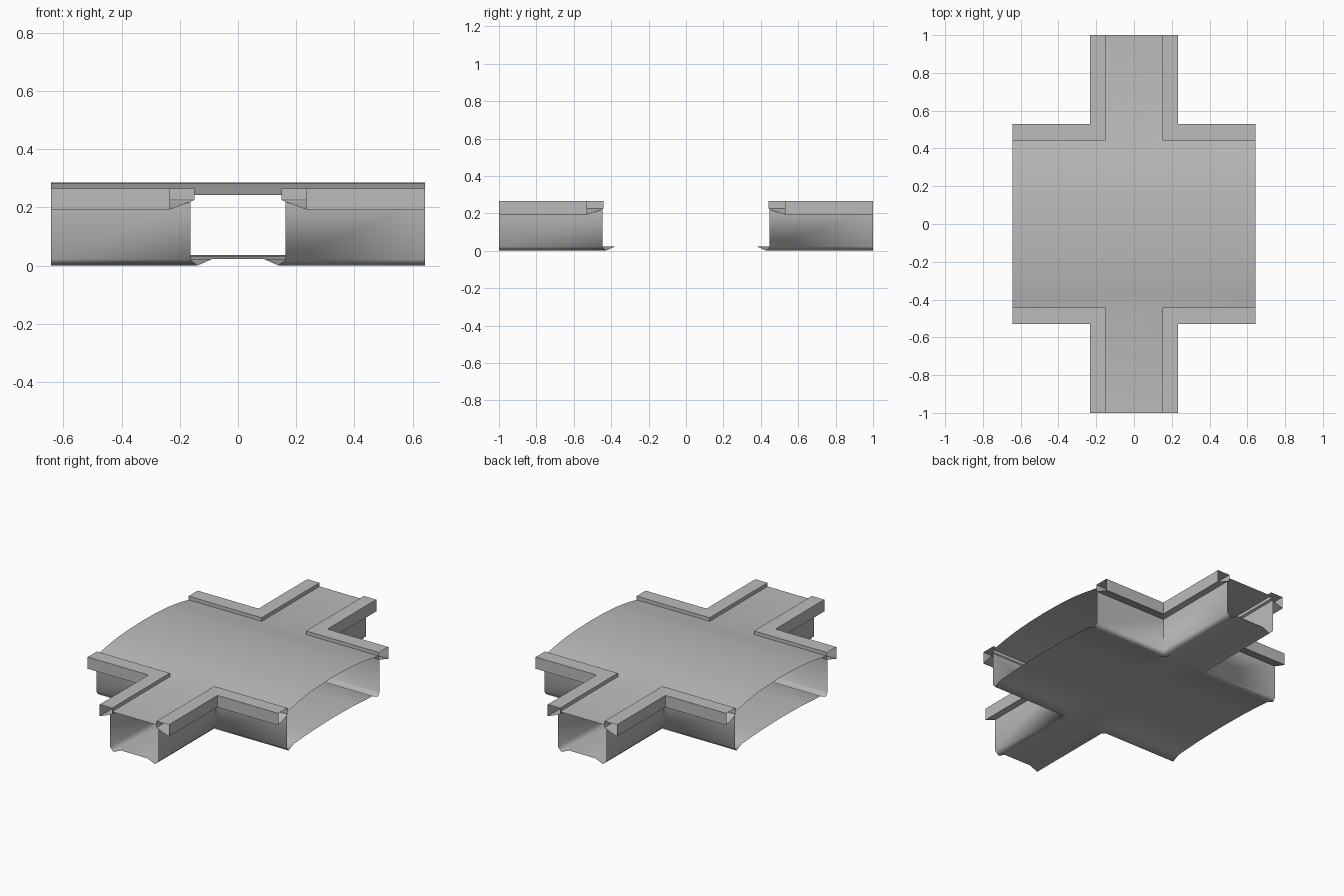
import bpy, bmesh, math

cube = bpy.data.objects.get("Cube")
if cube:
    bpy.data.objects.remove(cube, do_unlink=True)

END_X, END_Y = 0.643, 1.0      # outer ends of the wide deck and the narrow arms
WALL_X, WALL_Y = 0.163, 0.447  # wall planes of the arms and the deck
KERB_X, KERB_Y = 0.15, 0.442   # inner kerb faces
RIM_X, RIM_Y = 0.233, 0.53     # outer kerb faces

grey = bpy.data.materials.new("concrete grey")
grey.use_nodes = True
colour = (0.5, 0.5, 0.5, 1)
grey.diffuse_color = colour
grey.node_tree.nodes["Principled BSDF"].inputs["Base Color"].default_value = colour

# Cross-section heights as (distance from centre line, z)
FLOOR_DECK = [(0, 0.037), (0.2, 0.033), (0.38, 0.022), (0.43, 0), (WALL_Y, 0.022)]
FLOOR_ARM = [(0, 0.022), (0.09, 0.022), (0.14, 0), (WALL_X, 0.022)]
ROAD_DECK = [(0, 0.285), (0.13, 0.282), (0.25, 0.274), (0.35, 0.26), (KERB_Y, 0.243)]
ROAD_ARM = [(0, 0.243), (KERB_X, 0.243)]


def mirrored(values):
    return sorted({s * v for v in values for s in (-1, 1)})


def cross_sheet(bm, deck, arm, up):
    """Cross-shaped sheet whose two arched strips blend in the middle."""
    deck_z, arm_z = dict(deck), dict(arm)
    edge_x, edge_y = arm[-1][0], deck[-1][0]
    xs = mirrored(list(arm_z) + [END_X])
    ys = mirrored(list(deck_z) + [END_Y])

    def height(x, y):
        x, y = abs(x), abs(y)
        if x >= edge_x and y <= edge_y:
            return deck_z[y]
        if y >= edge_y:
            return arm_z[x]
        return max(deck_z[y], arm_z[x])

    for x0, x1 in zip(xs, xs[1:]):
        for y0, y1 in zip(ys, ys[1:]):
            outside_x = max(abs(x0), abs(x1)) > edge_x
            outside_y = max(abs(y0), abs(y1)) > edge_y
            if outside_x and outside_y:
                continue
            corners = [(x0, y0), (x1, y0), (x1, y1), (x0, y1)]
            if not up:
                corners.reverse()
            bm.faces.new([bm.verts.new((x, y, height(x, y))) for x, y in corners])


def corner_sweep(bm, profile):
    """Sweep an (x, y, z) offset profile round all four inner corners."""
    for sx in (-1, 1):
        for sy in (-1, 1):
            rows = [[(END_X, y, z), (x, y, z), (x, END_Y, z)] for x, y, z in profile]
            for a, b in zip(rows, rows[1:]):
                for i in range(2):
                    quad = [a[i], a[i + 1], b[i + 1], b[i]]
                    if sx * sy > 0:
                        quad.reverse()
                    bm.faces.new([bm.verts.new((sx * x, sy * y, z)) for x, y, z in quad])


def finish(bm, name, angle):
    bmesh.ops.remove_doubles(bm, verts=bm.verts, dist=0.0005)
    mesh = bpy.data.meshes.new(name)
    bm.to_mesh(mesh)
    bm.free()
    mesh.materials.append(grey)
    obj = bpy.data.objects.new(name, mesh)
    bpy.context.collection.objects.link(obj)
    bpy.ops.object.select_all(action="DESELECT")
    obj.select_set(True)
    bpy.context.view_layer.objects.active = obj
    bpy.ops.object.shade_smooth_by_angle(angle=math.radians(angle))


# Road surface
bm = bmesh.new()
cross_sheet(bm, ROAD_DECK, ROAD_ARM, True)
finish(bm, "road_surface", 40)

# Arched underside with its side walls
bm = bmesh.new()
cross_sheet(bm, FLOOR_DECK, FLOOR_ARM, False)
corner_sweep(bm, [(WALL_X, WALL_Y, 0.22), (WALL_X, WALL_Y, 0.022)])
finish(bm, "underside_and_walls", 80)

# Hollow kerbs, open at their ends
bm = bmesh.new()
corner_sweep(bm, [(WALL_X, WALL_Y, 0.22), (KERB_X, KERB_Y, 0.225),
                  (KERB_X, KERB_Y, 0.265), (RIM_X, RIM_Y, 0.265),
                  (RIM_X, RIM_Y, 0.193), (WALL_X, WALL_Y, 0.22)])
finish(bm, "kerbs", 20)
